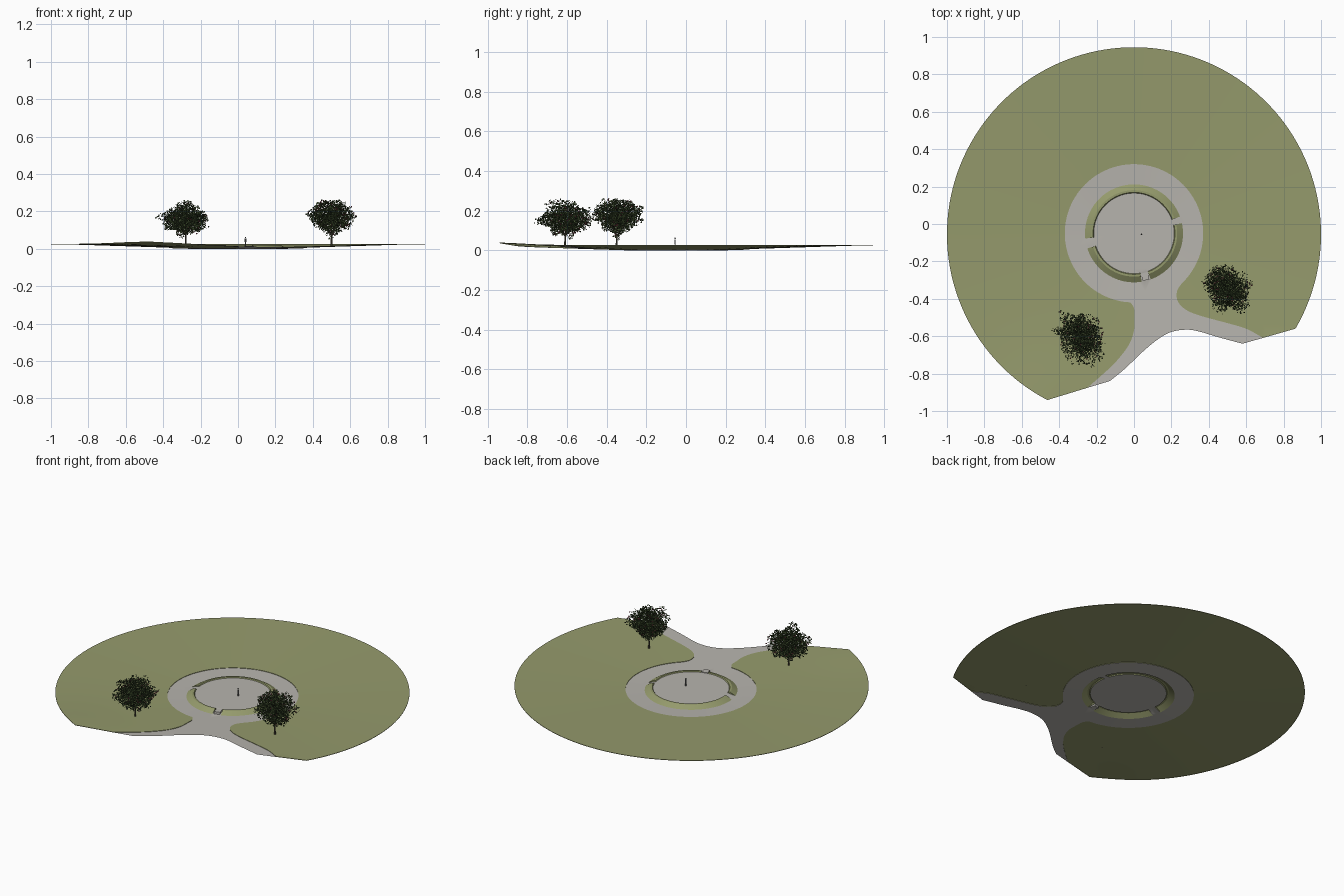
import bpy, bmesh, math, random
from math import cos, sin, radians, hypot, pi
from mathutils import Vector, Matrix, noise
from mathutils.geometry import delaunay_2d_cdt

random.seed(4)
cube = bpy.data.objects.get("Cube")
if cube:
    bpy.data.objects.remove(cube, do_unlink=True)


def material(name, r, g, b):
    m = bpy.data.materials.new(name)
    m.use_nodes = True
    m.diffuse_color = (r, g, b, 1)
    bsdf = m.node_tree.nodes["Principled BSDF"]
    bsdf.inputs["Base Color"].default_value = (r, g, b, 1)
    bsdf.inputs["Roughness"].default_value = 0.9
    return m


GRASS = material("grass green", 0.30, 0.325, 0.15)
GRAVEL = material("gravel grey", 0.47, 0.455, 0.42)
LEAF = material("leaf green", 0.075, 0.115, 0.04)
DARK_LEAF = material("dark leaf green", 0.035, 0.055, 0.022)
BLOSSOM = material("dusty red", 0.30, 0.06, 0.09)
BARK = material("bark brown", 0.09, 0.08, 0.055)
CLOTH = material("grey cloth", 0.18, 0.18, 0.18)

CX, CY = 0.0, -0.05       # plaza centre
R_IN, R_OUT = 0.215, 0.262
RAISED = 0.014            # height of the inner plaza
KERB = 0.0025


def finish(name, bm, mats, smooth=None):
    me = bpy.data.meshes.new(name)
    bm.to_mesh(me)
    bm.free()
    for m in mats:
        me.materials.append(m)
    ob = bpy.data.objects.new(name, me)
    bpy.context.collection.objects.link(ob)
    if smooth:
        bpy.ops.object.select_all(action='DESELECT')
        ob.select_set(True)
        bpy.context.view_layer.objects.active = ob
        bpy.ops.object.shade_smooth_by_angle(angle=radians(smooth))


def face_up(bm):
    bmesh.ops.recalc_face_normals(bm, faces=bm.faces)
    if sum(f.normal.z * f.calc_area() for f in bm.faces) < 0:
        bmesh.ops.reverse_faces(bm, faces=bm.faces)


def arc(r, a0, a1, n, cy=CY):
    angles = [radians(a0 + (a1 - a0) * i / n) for i in range(n + 1)]
    return [(CX + r * cos(a), cy + r * sin(a)) for a in angles]


def spline(pts, n=5):
    """Smooth curve through the points."""
    p = [Vector(q) for q in [pts[0]] + pts + [pts[-1]]]
    out = []
    for a, b, c, d in zip(p, p[1:], p[2:], p[3:]):
        for i in range(n):
            t = i / n
            v = 0.5 * (2 * b + (c - a) * t + (2 * a - 5 * b + 4 * c - d) * t * t
                       + (3 * b - a - 3 * c + d) * t ** 3)
            out.append((v.x, v.y))
    return out + [pts[-1]]


def inside(x, y, loop):
    hit = False
    for (x1, y1), (x2, y2) in zip(loop, loop[1:] + loop[:1]):
        if (y1 > y) != (y2 > y) and x < x1 + (y - y1) * (x2 - x1) / (y2 - y1):
            hit = not hit
    return hit


def ground(x, y):
    """Shallow bowl, raised plaza with ramps, and a rise at the front corner."""
    r = hypot(x - CX, y - CY)
    hill = 0.012 * math.exp(-((x + 0.5) ** 2 + (y + 0.98) ** 2) / 0.08)
    plaza = RAISED * min(1, max(0, (R_OUT - r) / (R_OUT - R_IN)))
    return 0.024 * max(0, r - R_OUT) / 0.74 + hill + plaza


# Site outline, path outline, bank and ramp outlines
front = [(-0.13, -0.84)] + spline([(-0.13, -0.84), (-0.05, -0.775), (0.05, -0.68), (0.13, -0.615),
        (0.2, -0.577), (0.28, -0.565), (0.35, -0.575), (0.45, -0.605), (0.58, -0.64)])[1:]
left_edge = spline([(-0.02, -0.419), (0, -0.45), (0.002, -0.5), (0, -0.57), (-0.03, -0.65),
                    (-0.1, -0.74), (-0.18, -0.815), (-0.25, -0.876)])
right_edge = spline([(0.69, -0.609), (0.6, -0.56), (0.5, -0.53), (0.36, -0.492),
                     (0.28, -0.46), (0.235, -0.415), (0.23, -0.36), (0.257, -0.316)])
outline = arc(1.0, -30.3, 242.4, 110, -0.055) + left_edge[-1:] + front + right_edge[:1]
path = arc(0.37, -45, 266, 90)[:-1] + left_edge + front + right_edge[:-1]
SPANS = [(20, 186), (198, 279), (290, 372)]
GAPS = [(12, 20), (186, 198), (279, 290)]
banks = [arc(R_IN, a, b, 32) + arc(R_OUT, b, a, 32) for a, b in SPANS]
ramps = [arc(R_IN, a, b, 4) + arc(R_OUT, b, a, 4) for a, b in GAPS]

# Triangulated terrain, split into lawn and gravel
pts, edges = [], []
for loop in [outline, path] + banks + ramps:
    k, n = len(pts), len(loop)
    pts += [Vector(p) for p in loop]
    edges += [(k + i, k + (i + 1) % n) for i in range(n)]
STEP = 0.06
for i in range(-17, 18):
    for j in range(-17, 18):
        x, y = (i + 0.5 * (j % 2)) * STEP, j * STEP
        if inside(x, y, outline) and hypot(x, y + 0.055) < 0.98:
            pts.append(Vector((x, y)))
cdt = delaunay_2d_cdt(pts, edges, [], 1, 1e-5)
lawn_faces, path_faces = [], []
for f in cdt[2]:
    c = sum((cdt[0][i] for i in f), Vector((0, 0))) / len(f)
    if not inside(c.x, c.y, outline) or any(inside(c.x, c.y, b) for b in banks):
        continue
    (path_faces if inside(c.x, c.y, path) else lawn_faces).append(f)


def terrain(name, faces, mat, lift):
    bm = bmesh.new()
    vs = [bm.verts.new((v.x, v.y, ground(v.x, v.y) + lift)) for v in cdt[0]]
    for f in faces:
        bm.faces.new([vs[i] for i in f])
    bmesh.ops.delete(bm, geom=[v for v in vs if not v.link_faces], context='VERTS')
    if lift:              # kerb down to the gravel
        rim = [e for e in bm.edges if e.is_boundary]
        new = bmesh.ops.extrude_edge_only(bm, edges=rim)["geom"]
        for v in new:
            if isinstance(v, bmesh.types.BMVert):
                v.co.z -= lift
    face_up(bm)
    finish(name, bm, [mat], 20)


terrain("lawn", lawn_faces, GRASS, KERB)
terrain("gravel_path", path_faces, GRAVEL, 0)

# Grass banks sloping down from the raised plaza
PROFILE = [(R_IN, RAISED), (0.219, 0.019), (0.231, 0.019), (R_OUT, 0)]
for k, (a, b) in enumerate(SPANS):
    bm = bmesh.new()
    rows = [[bm.verts.new((x, y, z)) for x, y in arc(r, a, b, 32)] for r, z in PROFILE]
    for lo, hi in zip(rows, rows[1:]):
        for i in range(32):
            bm.faces.new((lo[i], hi[i], hi[i + 1], lo[i + 1]))
    bm.faces.new([r[0] for r in rows][::-1])
    bm.faces.new([r[-1] for r in rows])
    face_up(bm)
    finish(f"grass_bank_{k + 1}", bm, [GRASS], 25)

# Stone step in the front opening
bm = bmesh.new()
turn = Matrix.Rotation(radians(284.5), 4, 'Z')
bmesh.ops.create_cube(bm, size=1, matrix=Matrix.Translation((CX, CY, 0.008)) @ turn
                      @ Matrix.Translation((0.238, 0, 0)) @ Matrix.Diagonal((0.04, 0.036, 0.016, 1)))
finish("front_step", bm, [GRAVEL])


def limb(bm, p, q, r1, r2, sides=7):
    p, q = Vector(p), Vector(q)
    rot = (q - p).to_track_quat('Z', 'Y').to_matrix().to_4x4()
    bmesh.ops.create_cone(bm, cap_ends=True, segments=sides, radius1=r1, radius2=r2,
                          depth=(q - p).length, matrix=Matrix.Translation((p + q) / 2) @ rot)


def direction():
    return Vector([random.gauss(0, 1) for _ in range(3)]).normalized()


def tree(name, base, centre, size, count):
    centre, size = Vector(centre), Vector(size)
    root = Vector((*base, ground(*base) + KERB))
    fork = Vector((*base, root.z + 0.055))

    def crown_point(power):
        d = direction()
        reach = (0.95 + 0.5 * noise.noise(d * 2 + centre * 9)) * random.random() ** power
        p = Vector((d.x * size.x, d.y * size.y, d.z * size.z)) * reach
        p.x -= 0.25 * p.y
        if p.z < 0:       # taper towards the trunk
            p.x, p.y = p.x * (1 + 3 * p.z), p.y * (1 + 3 * p.z)
        return centre + p

    bm = bmesh.new()
    limb(bm, root, fork, 0.005, 0.004)
    for i in range(8):
        a = i * pi / 4
        tip = centre + Vector((cos(a) * size.x, sin(a) * size.y, random.uniform(-0.03, 0.06))) * 0.6
        mid = fork.lerp(tip, 0.5) + Vector((0, 0, 0.008))
        limb(bm, fork, mid, 0.003, 0.002, 5)
        limb(bm, mid, tip, 0.002, 0.001, 5)
    finish(name + "_trunk", bm, [BARK], 50)

    bm = bmesh.new()
    for _ in range(count):
        p, n = crown_point(0.42), direction()
        u = n.orthogonal().normalized() * random.uniform(0.0055, 0.0075)
        w = n.cross(u) * 0.75
        f = bm.faces.new([bm.verts.new(p + o) for o in (u, w, -u, -w)])
        f.material_index = int(random.random() < 0.4)
    finish(name + "_leaves", bm, [LEAF, DARK_LEAF])

    bm = bmesh.new()
    for _ in range(60):
        bmesh.ops.create_icosphere(bm, subdivisions=1, radius=0.0045,
                                   matrix=Matrix.Translation(crown_point(0.15)))
    finish(name + "_blossoms", bm, [BLOSSOM], 80)


tree("left_tree", (0.5, -0.35), (0.497, -0.345, 0.173), (0.12, 0.128, 0.09), 3000)
tree("right_tree", (-0.28, -0.61), (-0.28, -0.605, 0.155), (0.132, 0.135, 0.087), 3000)

# Small standing figure on the plaza
bm = bmesh.new()
FX, FY = 0.04, -0.055
for s in (-1, 1):
    limb(bm, (FX + s * 0.002, FY, RAISED), (FX + s * 0.0015, FY, 0.037), 0.0015, 0.002)
    limb(bm, (FX + s * 0.004, FY, 0.036), (FX + s * 0.0035, FY, 0.054), 0.001, 0.0012)
limb(bm, (FX, FY, 0.036), (FX, FY, 0.055), 0.0028, 0.0035)
bmesh.ops.create_icosphere(bm, subdivisions=2, radius=0.0035,
                           matrix=Matrix.Translation((FX, FY, 0.061)))
finish("standing_figure", bm, [CLOTH], 50)
